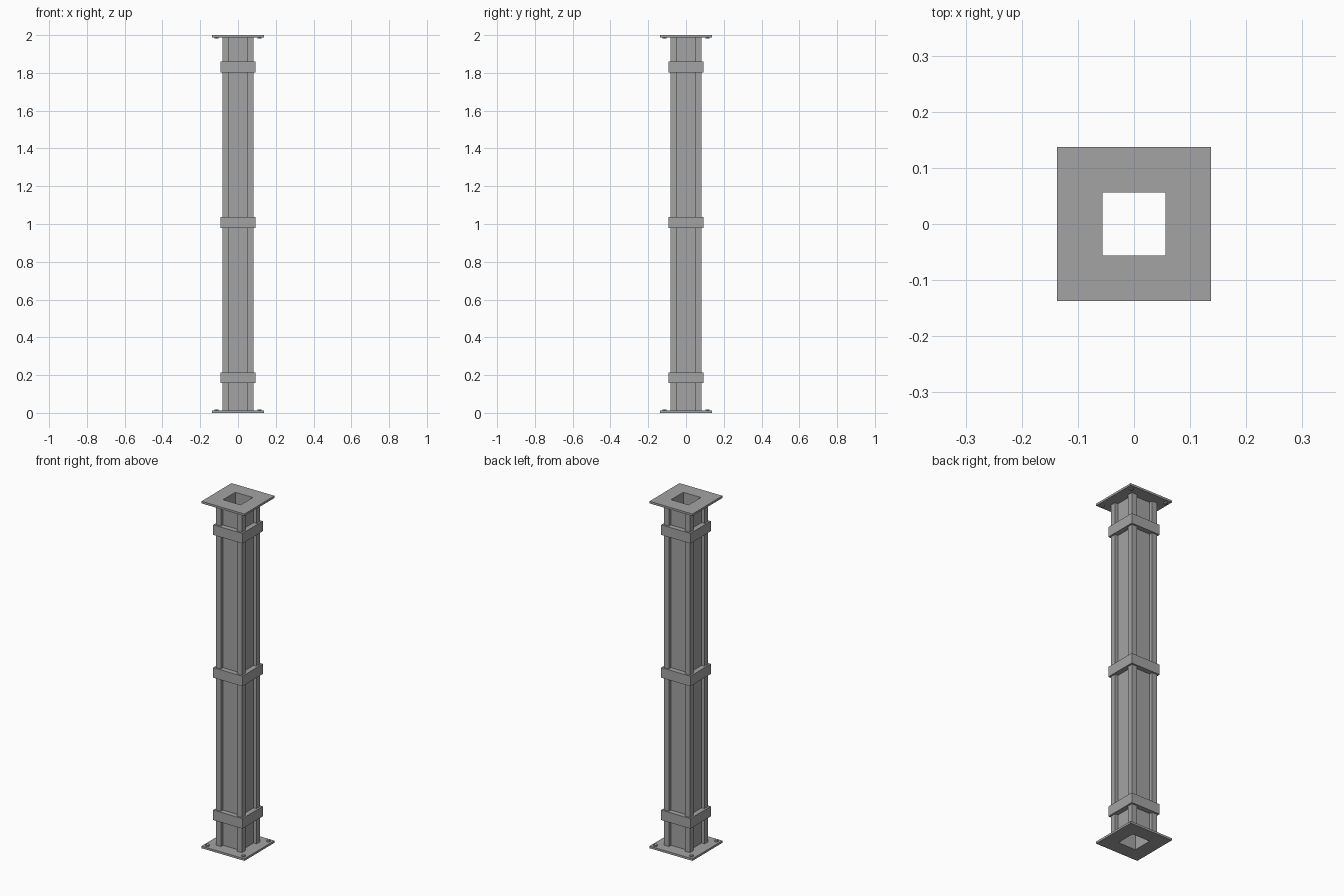
import bpy, bmesh
from mathutils import Matrix

cube = bpy.data.objects.get("Cube")
if cube:
    bpy.data.objects.remove(cube, do_unlink=True)

steel = bpy.data.materials.new("grey_steel")
steel.use_nodes = True
grey = (0.37, 0.37, 0.37, 1)
steel.diffuse_color = grey
steel.node_tree.nodes["Principled BSDF"].inputs["Base Color"].default_value = grey

HEIGHT = 2.0
PLATE = 0.012      # plate thickness
BORE = 0.056       # half width of the hollow
CORE = 0.064       # half width of the inner tube
POST_IN, POST_OUT = 0.051, 0.083
BAND = 0.093
FLANGE = 0.137


def add_object(name, bm):
    bmesh.ops.recalc_face_normals(bm, faces=bm.faces)
    mesh = bpy.data.meshes.new(name)
    bm.to_mesh(mesh)
    bm.free()
    mesh.materials.append(steel)
    obj = bpy.data.objects.new(name, mesh)
    bpy.context.collection.objects.link(obj)
    return obj


def square_ring(name, outer, inner, z0, z1):
    """Square frame or tube with a square hole through it."""
    bm = bmesh.new()
    corners = [(-1, -1), (1, -1), (1, 1), (-1, 1)]
    loops = [[bm.verts.new((x * r, y * r, z)) for x, y in corners]
             for r, z in ((outer, z0), (outer, z1), (inner, z1), (inner, z0))]
    for k in range(4):
        a, b = loops[k], loops[(k + 1) % 4]
        for i in range(4):
            j = (i + 1) % 4
            bm.faces.new((a[i], a[j], b[j], b[i]))
    return add_object(name, bm)


def box(name, center, size):
    bm = bmesh.new()
    bmesh.ops.create_cube(bm, size=1, matrix=Matrix.Translation(center) @ Matrix.Diagonal((*size, 1)))
    return add_object(name, bm)


def bolt(name, center, depth):
    bm = bmesh.new()
    bmesh.ops.create_cone(bm, cap_ends=True, segments=8, radius1=0.011, radius2=0.011,
                          depth=depth, matrix=Matrix.Translation(center))
    return add_object(name, bm)


# End plates and hollow core
square_ring("base_plate", FLANGE, BORE, 0, PLATE)
square_ring("top_plate", FLANGE, BORE, HEIGHT - PLATE, HEIGHT)
square_ring("core_tube", CORE, BORE, PLATE, HEIGHT - PLATE)

# Corner posts stand proud of the core, outside the bore
signs = [("front", "right", -1, -1), ("front", "left", 1, -1),
         ("back", "right", -1, 1), ("back", "left", 1, 1)]
length = HEIGHT - 2 * PLATE
for fb, lr, sx, sy in signs:
    mid = (POST_IN + POST_OUT) / 2
    wide = POST_OUT - POST_IN
    post = box(f"{fb}_{lr}_post", (sx * mid, sy * mid, HEIGHT / 2), (wide, wide, length))
    # Notch the post around the bore so the hollow stays clear
    cutter = box(f"{fb}_{lr}_post_cutter", (0, 0, HEIGHT / 2), (2 * BORE, 2 * BORE, HEIGHT + 1))
    cutter.hide_render = True
    cutter.hide_set(True)
    cut = post.modifiers.new("bore_notch", 'BOOLEAN')
    cut.operation = 'DIFFERENCE'
    cut.solver = 'EXACT'
    cut.object = cutter
    bpy.context.view_layer.update()
    baked = bpy.data.meshes.new_from_object(post.evaluated_get(bpy.context.evaluated_depsgraph_get()))
    post.modifiers.clear()
    post.data = baked
    bpy.data.objects.remove(cutter, do_unlink=True)

    # Bolt heads on the inner side of both plates
    head = 0.007
    bolt(f"{fb}_{lr}_base_bolt", (sx * 0.114, sy * 0.114, PLATE + head / 2), head)
    bolt(f"{fb}_{lr}_top_bolt", (sx * 0.114, sy * 0.114, HEIGHT - PLATE - head / 2), head)

# Clamping bands
for name, z in (("lower_band", 0.186), ("middle_band", 1.007), ("upper_band", 1.83)):
    square_ring(name, BAND, CORE - 0.004, z - 0.029, z + 0.029)
